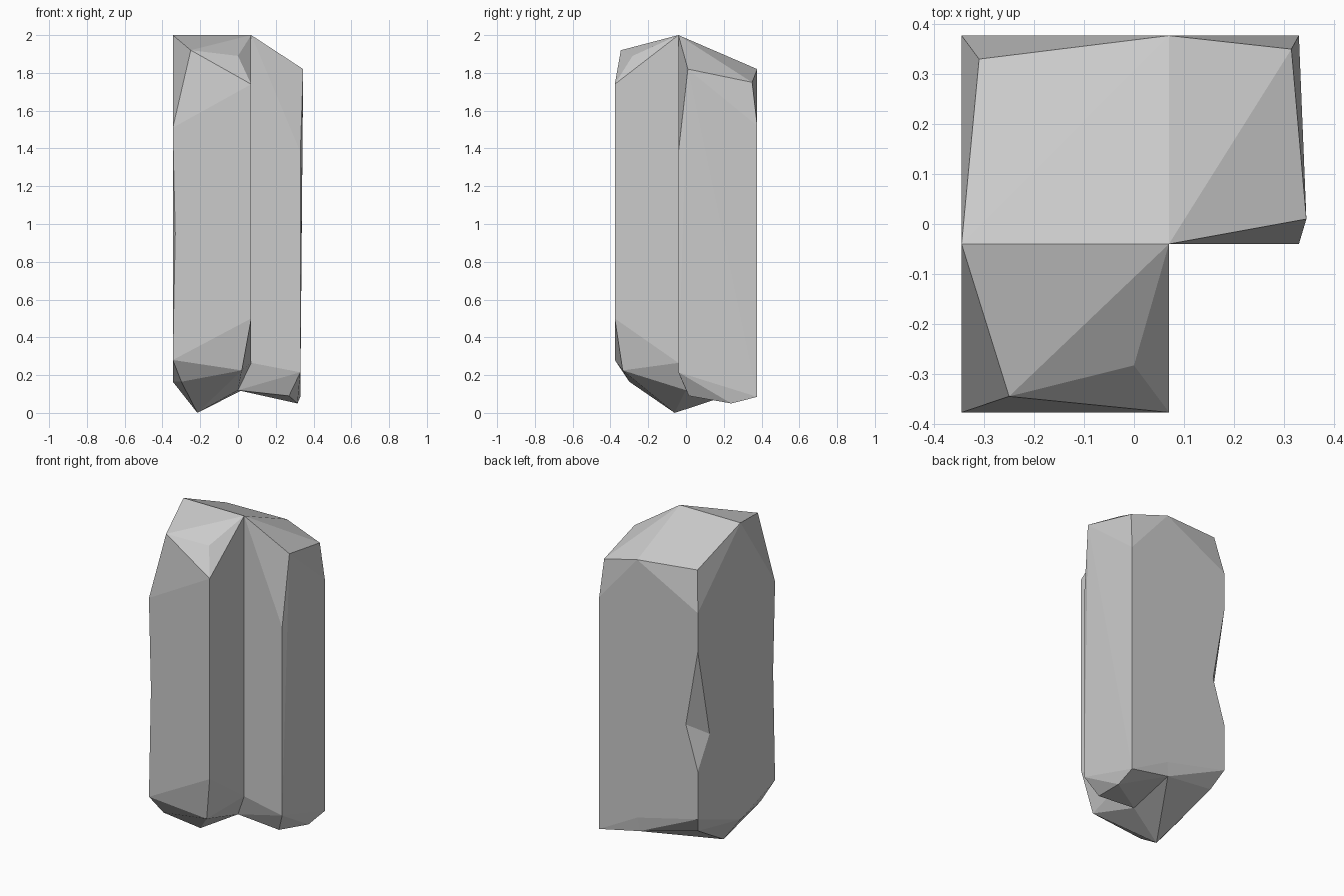
import bpy, bmesh

if "Cube" in bpy.data.objects:
    bpy.data.objects.remove(bpy.data.objects["Cube"])

def hull(bm, pts, seams=()):
    """Convex hull of pts; drop faces lying wholly inside a seam between lobes."""
    vs = [bm.verts.new(p) for p in pts]
    res = bmesh.ops.convex_hull(bm, input=vs)
    faces = {f for v in vs if v.is_valid for f in v.link_faces}
    inner = [f for f in faces
             if any(all(tuple(round(c, 4) for c in v.co) in s for v in f.verts) for s in seams)]
    bmesh.ops.delete(bm, geom=inner, context='FACES')

def finish(bm, name):
    me = bpy.data.meshes.new(name)
    bm.to_mesh(me)
    bm.free()
    ob = bpy.data.objects.new(name, me)
    bpy.context.collection.objects.link(ob)
    return ob

# Column walls: plan corner, bottom height, top height
def wall(x, y, lo, hi):
    return [(x, y, lo), (x, y, hi)]

L, R, N = -0.345, 0.33, 0.07        # left, right, notch x
F, B, M = -0.377, 0.377, -0.04      # front, back, notch y
front_left = wall(L, F, 0.28, 1.51)
front_right = wall(N, F, 0.5, 1.74)
notch = wall(N, M, 0.265, 2.0)
left_mid = wall(L, M, 0.165, 2.0)
right_front = wall(R, M, 0.215, 1.38)
back_right = wall(R, B, 0.085, 1.52)
back_left = wall(L, B, 0.325, 1.6)
back_mid = wall(N, B, 0.225, 1.82)

# Low points shared by neighbouring lobes
tip, crease, heel = (-0.215, -0.06, 0.0), (0.0, 0.0, 0.12), (0.06, 0.367, 0.14)
seam_a = left_mid + notch + [tip, crease]
seam_b = notch + back_mid + [crease, heel]
seams = [set(seam_a), set(seam_b)]

# Three faceted lobes joined along their seams
bm = bmesh.new()
hull(bm, front_left + front_right + seam_a
     + [(-0.25, -0.345, 1.92), (0.0, -0.283, 1.89), (-0.30, -0.30, 0.165), (0.02, -0.335, 0.225)], seams)
hull(bm, back_left + seam_a + back_mid + [heel, (-0.31, 0.33, 1.84), (-0.30, 0.31, 0.215)], seams)
hull(bm, right_front + back_right + seam_b
     + [(0.345, 0.01, 1.82), (0.315, 0.35, 1.75), (0.27, 0.015, 0.09), (0.315, 0.24, 0.05)], seams)
bmesh.ops.remove_doubles(bm, verts=bm.verts, dist=0.0005)
loose = [v for v in bm.verts if not v.link_faces]
bmesh.ops.delete(bm, geom=loose, context='VERTS')
bmesh.ops.recalc_face_normals(bm, faces=bm.faces)
rock = finish(bm, "rock_pillar")

# Chips cut from the two left corner edges
chips = {
    "back_chip_cutter": [(L, B, 1.36), (L, B, 0.62), (-0.263, B, 0.89), (L, 0.262, 0.81), (-0.45, 0.48, 0.88)],
    "front_chip_cutter": [(L, F, 1.48), (L, F, 0.31), (-0.332, F, 0.95), (L, -0.34, 0.92), (-0.45, -0.48, 0.93)],
}
for name, pts in chips.items():
    cb = bmesh.new()
    hull(cb, pts)
    bmesh.ops.recalc_face_normals(cb, faces=cb.faces)
    cutter = finish(cb, name)
    cutter.hide_render = True
    cutter.hide_set(True)
    mod = rock.modifiers.new(name, 'BOOLEAN')
    mod.operation = 'DIFFERENCE'
    mod.solver = 'EXACT'
    mod.object = cutter
